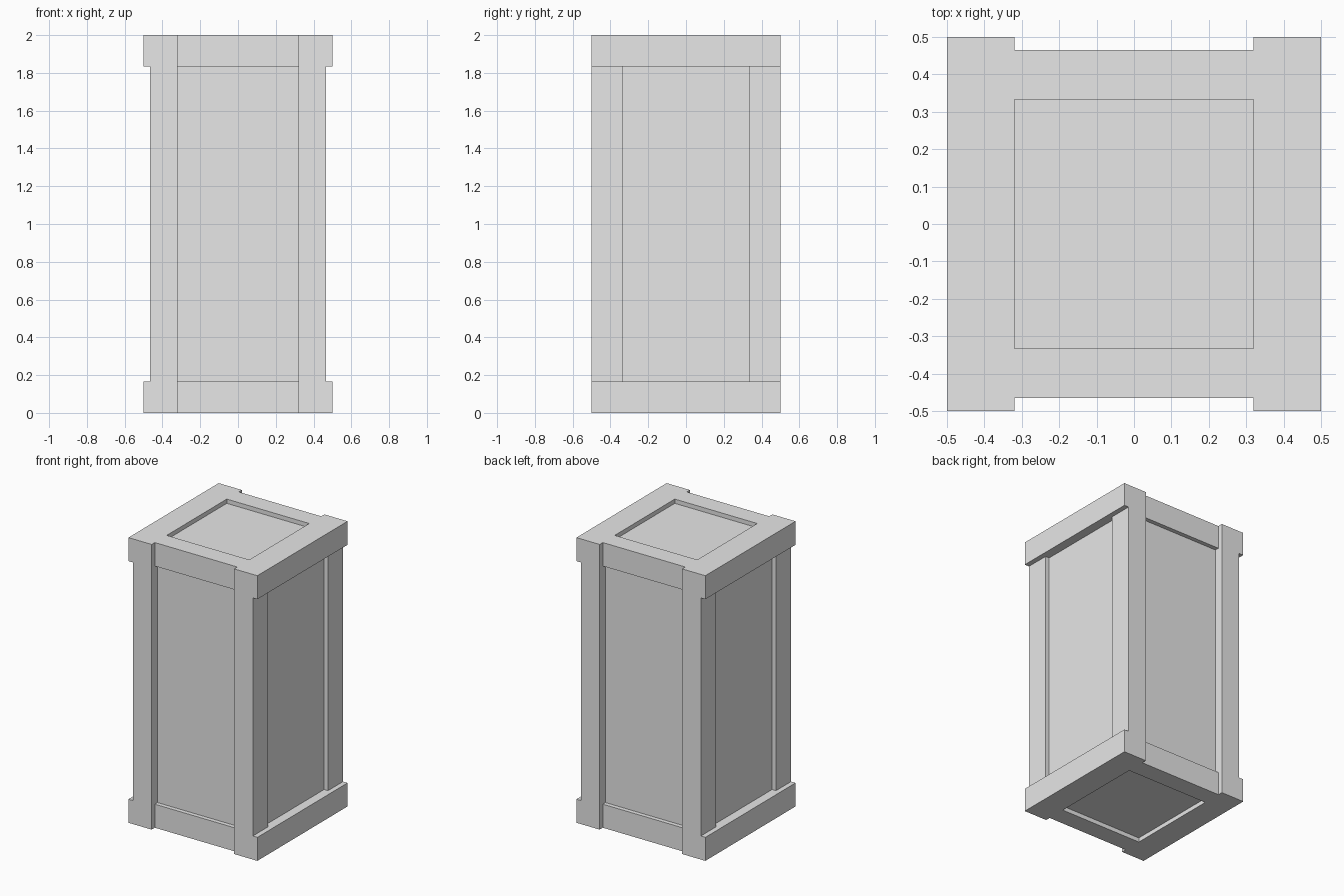
import bpy

if "Cube" in bpy.data.objects:
    bpy.data.objects.remove(bpy.data.objects["Cube"])

grey = bpy.data.materials.new("light grey")
grey.diffuse_color = (0.8, 0.8, 0.8, 1)
grey.use_nodes = True
grey.node_tree.nodes["Principled BSDF"].inputs["Base Color"].default_value = grey.diffuse_color


def box(name, size, centre=(0, 0, 1)):
    bpy.ops.mesh.primitive_cube_add(size=1, location=centre)
    ob = bpy.context.object
    ob.name = name
    ob.scale = size
    bpy.ops.object.transform_apply(location=True, rotation=False, scale=True)
    ob.data.materials.append(grey)
    return ob


# Opening sizes between the posts and rails
OPEN_X, OPEN_Y, OPEN_Z = 0.64, 0.666, 1.67
STEP = 0.035  # how far the second layer of boards sits back

# Frame, carved from one solid block
frame = box("frame", (1, 1, 2))
cutters = [
    box("front_opening", (OPEN_X, 2, OPEN_Z)),
    box("side_opening", (2, OPEN_Y, OPEN_Z)),
    box("lid_opening", (OPEN_X, OPEN_Y, 3)),
]
for s in (-1, 1):
    # Front and back rails sit behind the posts
    cutters.append(box("rail_step", (OPEN_X, 0.2, 3), (0, s * (0.6 - STEP), 1)))
    # On the sides the posts sit behind the rails
    cutters.append(box("post_step", (0.2, 2, OPEN_Z), (s * (0.6 - STEP), 0, 1)))

bpy.context.view_layer.objects.active = frame
for cutter in cutters:
    cutter.hide_render = True
    mod = frame.modifiers.new("cut", 'BOOLEAN')
    mod.operation = 'DIFFERENCE'
    mod.solver = 'EXACT'
    mod.object = cutter
    bpy.ops.object.modifier_apply(modifier=mod.name)
for cutter in cutters:
    bpy.data.objects.remove(cutter, do_unlink=True)

# Recessed panels on all six sides
box("panels", (0.87, 0.87, 1.94))
